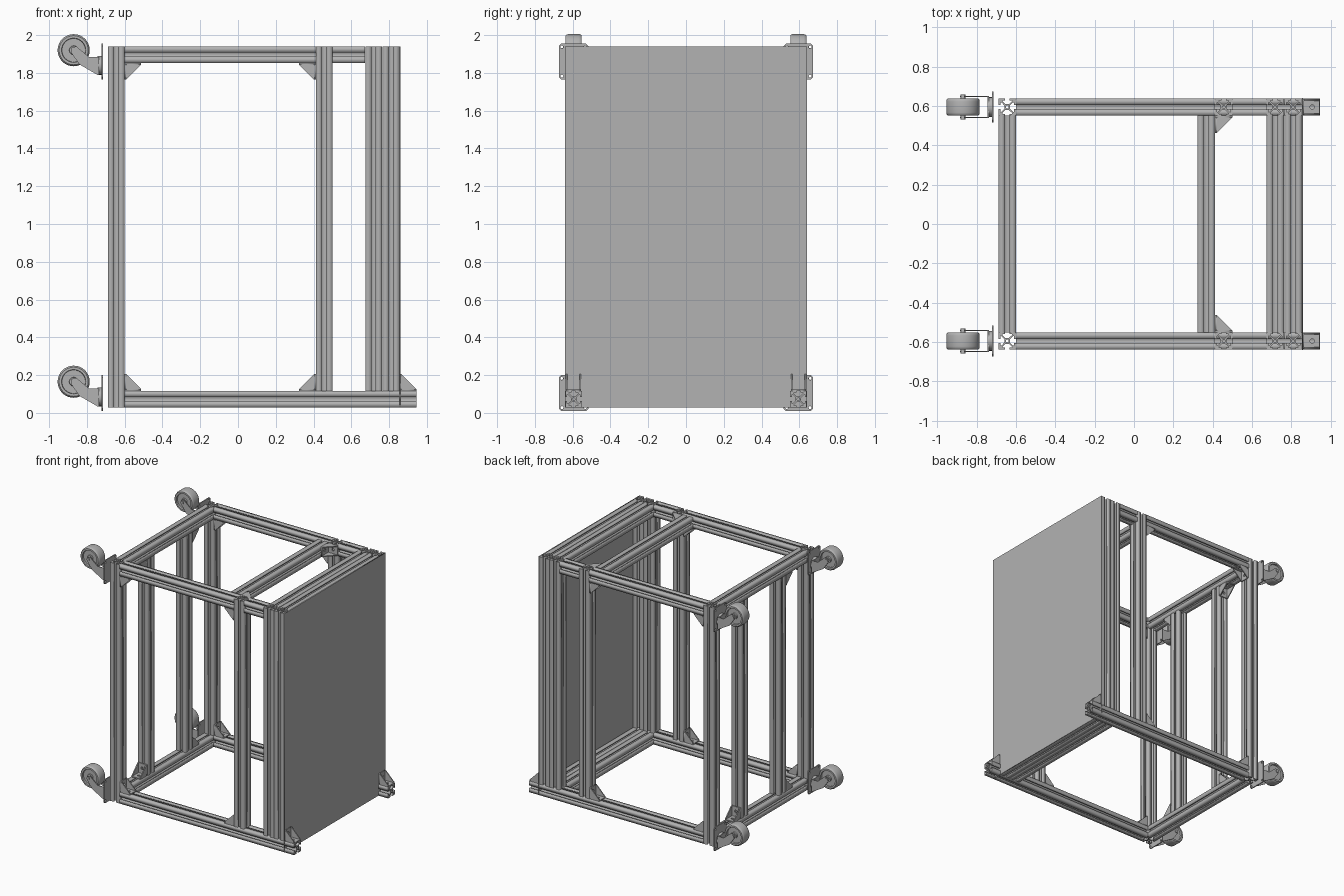
import bpy, bmesh
from math import sin, cos, pi, radians
from mathutils import Matrix, Vector

if "Cube" in bpy.data.objects:
    bpy.data.objects.remove(bpy.data.objects["Cube"], do_unlink=True)

grey = bpy.data.materials.new("aluminium_grey")
grey.use_nodes = True
COLOUR = (0.45, 0.45, 0.45, 1)
grey.diffuse_color = COLOUR
grey.node_tree.nodes["Principled BSDF"].inputs["Base Color"].default_value = COLOUR

X, Y, Z = Vector((1, 0, 0)), Vector((0, 1, 0)), Vector((0, 0, 1))
S = 0.088          # bar width
H = S / 2
LOW, HIGH = 0.073, 1.897   # heights of the bottom and top bar centres
SIDE = 0.595       # bar centre line on the front and back
LEFT = -0.645      # bar centre line on the caster side


def frame(origin, u, v):
    """Matrix with local x along u and local y along v."""
    m = Matrix((u, v, u.cross(v))).transposed().to_4x4()
    m.translation = origin
    return m


def circle(r, cx=0, cy=0, n=16):
    return [(cx + r * cos(2 * pi * i / n), cy + r * sin(2 * pi * i / n)) for i in range(n)]


def rect(x0, x1, y0, y1):
    return [(x0, y0), (x1, y0), (x1, y1), (x0, y1)]


def add_prism(bm, loops, depth, matrix):
    """Extrude an outline with holes, centred on its plane."""
    curve = bpy.data.curves.new("outline", 'CURVE')
    curve.dimensions, curve.fill_mode, curve.extrude = '2D', 'BOTH', depth / 2
    for loop in loops:
        spline = curve.splines.new('POLY')
        spline.points.add(len(loop) - 1)
        for point, (x, y) in zip(spline.points, loop):
            point.co = (x, y, 0, 1)
        spline.use_cyclic_u = True
    temp = bpy.data.objects.new("outline", curve)
    mesh = temp.to_mesh()
    mesh.transform(matrix)
    bm.from_mesh(mesh)
    temp.to_mesh_clear()
    bpy.data.objects.remove(temp)
    bpy.data.curves.remove(curve)


def finish(bm, name):
    bmesh.ops.remove_doubles(bm, verts=bm.verts, dist=1e-5)
    bmesh.ops.recalc_face_normals(bm, faces=bm.faces)
    mesh = bpy.data.meshes.new(name)
    bm.to_mesh(mesh)
    bm.free()
    mesh.materials.append(grey)
    return mesh


def place(name, mesh, matrix=Matrix()):
    obj = bpy.data.objects.new(name, mesh)
    obj.matrix_world = matrix
    bpy.context.collection.objects.link(obj)
    return obj


# Slotted bar section: one quarter turned four times, plus a bore
quarter = [(0.2, 0.34), (0.55, 0.68), (0.55, 0.78), (0.25, 0.78), (0.25, 1), (1, 1),
           (1, 0.25), (0.78, 0.25), (0.78, 0.55), (0.68, 0.55), (0.34, 0.2)]
section = []
for turn in range(4):
    c, s = round(cos(turn * pi / 2)), round(sin(turn * pi / 2))
    section += [((c * x + s * y) * H, (c * y - s * x) * H) for x, y in quarter]
bore = circle(H * 0.17, n=10)


def bar(name, start, end):
    start, end = Vector(start), Vector(end)
    along = (end - start).normalized()
    u = Y if abs(along.x) > 0.5 else X
    bm = bmesh.new()
    add_prism(bm, [section, bore], (end - start).length,
              frame((start + end) / 2, u, along.cross(u)))
    place(name, finish(bm, name))


# Front and back frames
for label, y in (("front", -SIDE), ("back", SIDE)):
    bar(label + "_caster_post", (LEFT, y, LOW - H), (LEFT, y, HIGH + H))
    bar(label + "_bottom_rail", (LEFT + H, y, LOW), (0.945, y, LOW))
    bar(label + "_top_rail", (LEFT + H, y, HIGH), (0.412, y, HIGH))
    bar(label + "_middle_post", (0.456, y, LOW + H), (0.456, y, HIGH + H))
    bar(label + "_short_rail", (0.5, y, HIGH), (0.673, y, HIGH))

# Double posts and cross bars behind the panel
for i, x in enumerate((0.718, 0.81)):
    for y in (-SIDE, SIDE):
        bar("panel_post", (x, y, LOW + H), (x, y, HIGH + H))
    for z in (LOW, HIGH):
        bar("panel_cross_bar", (x, H - SIDE, z), (x, SIDE - H, z))

# Caster side: cross bars and two inner posts, plus the inner top bar
for z in (LOW, HIGH):
    bar("caster_side_cross_bar", (LEFT, H - SIDE, z), (LEFT, SIDE - H, z))
for y in (-0.24, 0.24):
    bar("inner_post", (LEFT, y, LOW + H), (LEFT, y, HIGH - H))
bar("inner_top_bar", (0.368, H - SIDE, HIGH), (0.368, SIDE - H, HIGH))

# Side panel
bm = bmesh.new()
add_prism(bm, [rect(-0.64, 0.64, LOW - H, HIGH + H)], 0.006, frame(X * 0.857, Y, Z))
place("side_panel", finish(bm, "side_panel"))

# Corner bracket: two flanges with bolt holes and two gussets
bm = bmesh.new()
T = 0.008
flange = [rect(0, S, -0.04, 0.04), circle(0.011, 0.05, 0, 12)]
add_prism(bm, flange, T, frame(Y * T / 2, X, Z))
add_prism(bm, flange, T, frame(X * T / 2, Y, Z))
gusset = [(0, 0), (S, 0), (S, 0.01), (0.01, S), (0, S)]
for w in (-0.036, 0.036):
    add_prism(bm, [gusset], T, frame(Z * w, X, Y))
bracket_mesh = finish(bm, "corner_bracket")


def bracket(origin, u, v):
    place("corner_bracket", bracket_mesh, frame(Vector(origin), u, v))


low, high = LOW + H, HIGH - H
for side in (-1, 1):
    y = side * SIDE
    for z, v in ((low, Z), (high, -Z)):
        bracket((LEFT + H, y, z), X, v)
        bracket((0.412, y, z), -X, v)
        bracket((LEFT, side * (0.24 + H), z), Y * side, v)
    bracket((0.856, y, low), X, Z)
    bracket((0.412, side * (SIDE - H), HIGH), X, -Y * side)

# Caster: mounting plate, swivel, fork and axle
HUB = Vector((-0.87, 0, 0.165))
bm = bmesh.new()
c = 0.012
plate = [(-0.078 + c, 0.01), (0.078 - c, 0.01), (0.078, 0.01 + c), (0.078, 0.2 - c),
         (0.078 - c, 0.2), (-0.078 + c, 0.2), (-0.078, 0.2 - c), (-0.078, 0.01 + c)]
holes = [circle(0.008, y, z, 10) for y in (-0.062, 0.062) for z in (0.028, 0.182)]
add_prism(bm, [plate] + holes, 0.008, frame(X * -0.718, Y, Z))
add_prism(bm, [circle(0.05, 0, 0.085, 24)], 0.024, frame(X * -0.732, Y, Z))
add_prism(bm, [rect(-0.057, 0.057, 0.035, 0.13)], 0.008, frame(X * -0.741, Y, Z))
arm = [(-0.885, 0.155), (-0.84, 0.09), (-0.745, 0.035), (-0.737, 0.035),
       (-0.737, 0.13), (-0.79, 0.13), (-0.855, 0.185), (-0.88, 0.18)]
for y in (-0.054, 0.054):
    add_prism(bm, [arm], 0.006, frame(Y * y, X, Z))
add_prism(bm, [circle(0.012)], 0.126, frame(HUB, X, Z))
caster_mesh = finish(bm, "caster_fork")

# Wheel turned from half a tyre profile
bm = bmesh.new()
half = [(0.01, 0.04), (0.022, 0.04), (0.024, 0.03), (0.062, 0.03), (0.064, 0.043),
        (0.077, 0.043), (0.083, 0.037), (0.085, 0.028)]
ring = [bm.verts.new(HUB + Vector((r, w, 0)))
        for r, w in half + [(r, -w) for r, w in reversed(half)]]
edges = [bm.edges.new(pair) for pair in zip(ring, ring[1:] + ring[:1])]
bmesh.ops.spin(bm, geom=ring + edges, cent=HUB, axis=Y, angle=2 * pi, steps=40)
wheel_mesh = finish(bm, "caster_wheel")

for y in (-SIDE, SIDE):
    for z in (0, 1.755):
        spot = Matrix.Translation((0, y, z))
        place("caster_fork", caster_mesh, spot)
        place("caster_wheel", wheel_mesh, spot)

# Smooth the round parts, keep edges sharp
bpy.ops.object.select_all(action='DESELECT')
for obj in bpy.context.collection.objects:
    if obj.name.startswith("caster_fork") or obj.name.startswith("caster_wheel"):
        obj.select_set(True)
        bpy.context.view_layer.objects.active = obj
bpy.ops.object.shade_smooth_by_angle(angle=radians(35))
